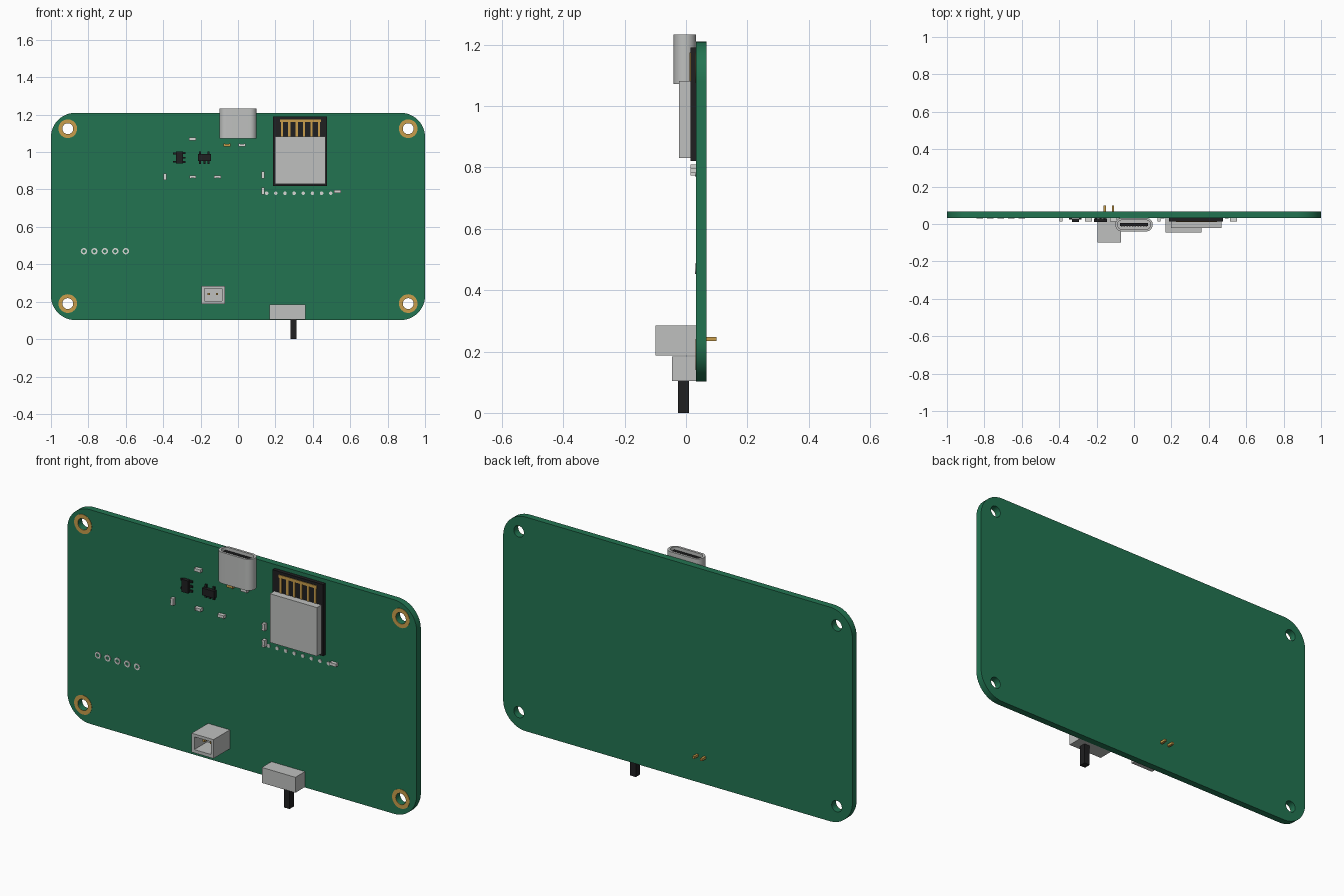
import bpy, bmesh, math

if "Cube" in bpy.data.objects:
    bpy.data.objects.remove(bpy.data.objects["Cube"])


def material(name, rgb):
    m = bpy.data.materials.new(name)
    m.diffuse_color = (*rgb, 1)
    m.use_nodes = True
    m.node_tree.nodes["Principled BSDF"].inputs["Base Color"].default_value = m.diffuse_color
    return m


GREEN = material("board_green", (0.016, 0.175, 0.083))
GREY = material("metal_grey", (0.52, 0.53, 0.52))
BLACK = material("plastic_black", (0.014, 0.014, 0.015))
GOLD = material("gold", (0.58, 0.34, 0.07))
BROWN = material("component_brown", (0.36, 0.17, 0.09))
SILVER = material("solder_silver", (0.68, 0.68, 0.66))

FRONT = 0.033   # board front surface
BACK = 0.067    # board back surface


def link(name, me, mats, angle=None):
    ob = bpy.data.objects.new(name, me)
    bpy.context.collection.objects.link(ob)
    me.materials.clear()
    for m in mats:
        me.materials.append(m)
    if angle:
        bpy.ops.object.select_all(action='DESELECT')
        bpy.context.view_layer.objects.active = ob
        ob.select_set(True)
        bpy.ops.object.shade_smooth_by_angle(angle=math.radians(angle))
    return ob


def boxes(name, parts):
    """parts: (x0, x1, y0, y1, z0, z1, material)"""
    bm = bmesh.new()
    mats = []
    for x0, x1, y0, y1, z0, z1, mat in parts:
        if mat not in mats:
            mats.append(mat)
        r = bmesh.ops.create_cube(bm, size=1)
        for v in r["verts"]:
            v.co.x = x0 + (v.co.x + 0.5) * (x1 - x0)
            v.co.y = y0 + (v.co.y + 0.5) * (y1 - y0)
            v.co.z = z0 + (v.co.z + 0.5) * (z1 - z0)
            for f in v.link_faces:
                f.material_index = mats.index(mat)
    me = bpy.data.meshes.new(name)
    bm.to_mesh(me)
    bm.free()
    return link(name, me, mats)


def prism(name, loops, lo, hi, mat, axis='Y'):
    """Extrude outlines (inner loops become holes) along an axis."""
    cu = bpy.data.curves.new(name + "_outline", 'CURVE')
    cu.dimensions = '2D'
    cu.fill_mode = 'BOTH'
    cu.extrude = (hi - lo) / 2
    for loop in loops:
        s = cu.splines.new('POLY')
        s.points.add(len(loop) - 1)
        for p, (u, v) in zip(s.points, loop):
            p.co = (u, v, 0, 1)
        s.use_cyclic_u = True
    tmp = bpy.data.objects.new(name + "_outline", cu)
    bpy.context.collection.objects.link(tmp)
    deps = bpy.context.evaluated_depsgraph_get()
    me = bpy.data.meshes.new_from_object(tmp.evaluated_get(deps))
    bpy.data.objects.remove(tmp)
    bm = bmesh.new()
    bm.from_mesh(me)
    mid = (lo + hi) / 2
    for v in bm.verts:
        u, w, d = v.co
        v.co = (u, d + mid, w) if axis == 'Y' else (u, w, d + mid)
    bmesh.ops.remove_doubles(bm, verts=bm.verts, dist=1e-5)
    bmesh.ops.recalc_face_normals(bm, faces=bm.faces)
    bm.to_mesh(me)
    bm.free()
    return link(name, me, [mat], 30)


def circle(cx, cy, r, n=32):
    return [(cx + r * math.cos(2 * math.pi * i / n), cy + r * math.sin(2 * math.pi * i / n))
            for i in range(n)]


def rounded(x0, x1, y0, y1, r, n=12):
    pts = []
    for k, (cx, cy) in enumerate([(x1 - r, y1 - r), (x0 + r, y1 - r),
                                  (x0 + r, y0 + r), (x1 - r, y0 + r)]):
        for i in range(n + 1):
            a = math.pi / 2 * (k + i / n)
            pts.append((cx + r * math.cos(a), cy + r * math.sin(a)))
    return pts


def rect(x0, x1, y0, y1):
    return [(x0, y0), (x1, y0), (x1, y1), (x0, y1)]


# board with four mounting holes and gold rings
holes = [(sx * 0.91, z) for sx in (-1, 1) for z in (0.19, 1.125)]
prism("circuit_board", [rounded(-1, 1, 0.102, 1.21, 0.13)] +
      [circle(x, z, 0.029) for x, z in holes], FRONT, BACK, GREEN)
for x, z in holes:
    prism("mounting_ring", [circle(x, z, 0.05), circle(x, z, 0.029)], FRONT - 0.002, FRONT + 0.001, GOLD)

# charging port: hollow shell, back wall, tongue with contacts
prism("port_shell", [rounded(-0.1, 0.1, -0.04, FRONT, 0.0363),
                     rounded(-0.088, 0.088, -0.028, 0.021, 0.0243)], 1.072, 1.233, GREY, 'Z')
prism("port_back_wall", [rounded(-0.09, 0.09, -0.03, 0.023, 0.026)], 1.073, 1.10, GREY, 'Z')
boxes("port_tongue", [(-0.075, 0.075, -0.011, 0.005, 1.09, 1.225, BLACK)] +
      [(-0.066 + i * 0.0147 - 0.004, -0.066 + i * 0.0147 + 0.004, -0.014, -0.011, 1.09, 1.222, BLACK)
       for i in range(10)])

# radio module with metal shield and antenna trace
boxes("radio_module_base", [(0.188, 0.477, 0.014, FRONT, 0.82, 1.19, BLACK)])
boxes("radio_shield", [(0.198, 0.467, -0.022, 0.014, 0.83, 1.082, GREY)])
boxes("antenna_trace", [(0.225, 0.443, 0.011, 0.0145, 1.16, 1.175, GOLD)] +
      [(x - 0.006, x + 0.006, 0.011, 0.0145, 1.082, 1.16, GOLD)
       for x in [0.235 + i * 0.0395 for i in range(6)]])

# solder pads below the module
for i in range(8):
    prism("module_pad", [circle(0.153 + i * 0.049, 0.78, 0.0095, 16)], FRONT - 0.003, FRONT + 0.001, SILVER)

# row of header rings
for i in range(5):
    x = -0.824 + i * 0.056
    prism("header_ring", [circle(x, 0.47, 0.017, 20), circle(x, 0.47, 0.009, 20)],
          FRONT - 0.003, FRONT + 0.001, SILVER)


# small two-ended components
def chip(x, z, upright=False, body=BROWN, ends=SILVER):
    parts = []
    for a, b, h, y, mat in [(-0.018, -0.010, 0.008, 0.014, ends), (0.010, 0.018, 0.008, 0.014, ends),
                            (-0.010, 0.010, 0.0075, 0.0145, body)]:
        if upright:
            parts.append((x - h, x + h, y, FRONT, z + a, z + b, mat))
        else:
            parts.append((x + a, x + b, y, FRONT, z - h, z + h, mat))
    boxes("chip_component", parts)


for x, z in [(-0.243, 1.07), (-0.242, 0.868), (-0.11, 0.868), (0.532, 0.79)]:
    chip(x, z)
for x, z in [(-0.39, 0.868), (0.134, 0.877), (0.134, 0.792)]:
    chip(x, z, True)
chip(-0.059, 1.037, body=BROWN, ends=GOLD)
chip(0.022, 1.037)

# small integrated circuits with bent legs
boxes("regulator_chip", [(-0.332, -0.295, 0.011, 0.030, 0.938, 1.003, BLACK)] +
      [(a, b, 0.024, FRONT, z - 0.005, z + 0.005, SILVER)
       for a, b, zs in [(-0.347, -0.332, (0.948, 0.993)), (-0.295, -0.28, (0.946, 0.97, 0.995))]
       for z in zs])
boxes("charger_chip", [(-0.214, -0.145, 0.011, 0.030, 0.952, 0.989, BLACK)] +
      [(x - 0.005, x + 0.005, 0.024, FRONT, a, b, SILVER)
       for a, b, xs in [(0.989, 1.004, (-0.203, -0.157)), (0.937, 0.952, (-0.203, -0.18, -0.157))]
       for x in xs])

# battery socket: open box with floor and two pins through the board
prism("battery_socket_wall", [rect(-0.195, -0.07, 0.187, 0.285),
                              rect(-0.180, -0.085, 0.204, 0.270)], -0.10, FRONT, GREY)
boxes("battery_socket_floor", [(-0.181, -0.084, 0.005, FRONT, 0.203, 0.271, GREY)])
boxes("battery_pins", [(x - 0.006, x + 0.006, -0.06, 0.10, 0.235, 0.247, GOLD)
                       for x in (-0.156, -0.112)])

# slide switch
boxes("switch_body", [(0.168, 0.36, -0.045, FRONT, 0.104, 0.184, GREY)])
boxes("switch_lever", [(0.281, 0.313, -0.026, 0.009, 0.0, 0.105, BLACK)])
